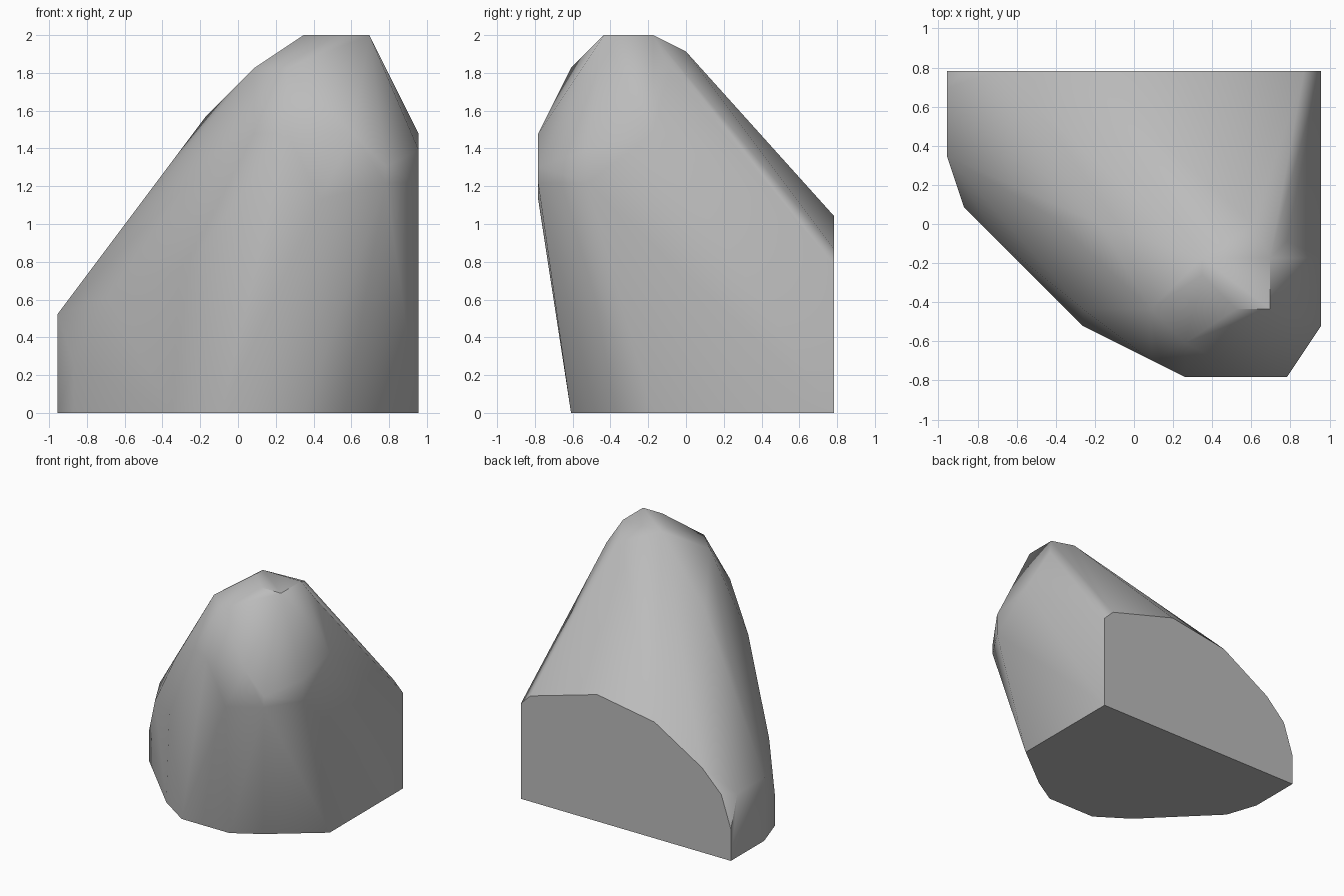
import bpy
import bmesh
import math

STEP = 2 / 23  # the boulder is chiselled on a coarse grid, 23 steps tall

cube = bpy.data.objects.get("Cube")
if cube:
    bpy.data.objects.remove(cube, do_unlink=True)


def on_plane(axis, value, outline):
    """Lift a 2D outline onto the plane where one axis is constant."""
    points = []
    for pair in outline:
        point = list(pair)
        point.insert(axis, value)
        points.append(tuple(point))
    return points


# Flat cuts: ground, back, left side, right side, front and summit
corners = on_plane(2, 0, [(11, 9), (11, -2), (6.5, -5.5), (4, -7), (-1, -7),
                          (-4, -5), (-10, 1), (-11, 4), (-11, 9)])
corners += on_plane(1, 9, [(11, 9), (10, 10), (3, 12), (-3, 11),
                           (-8, 8), (-10, 6), (-11, 3)])
corners += on_plane(0, 11, [(-6, 14), (-6, 16), (-2, 17)])
corners += on_plane(0, -11, [(8, 6), (4, 6)])
corners += on_plane(1, -9, [(3, 17), (7, 17), (9, 15), (9, 14), (5, 13)])
corners += on_plane(2, 23, [(8, -2), (8, -5), (6, -5), (4, -3), (4, -2)])

# Rounded shoulder below the summit
corners += on_plane(2, 21, [(9, -1), (3, -7), (1, -5)])
corners += [(7, 0, 22), (-2, 0, 18), (1, -8, 17)]

# Sloping front right flank
corners += [(-3, -5, 14), (-5, 0.5, 14), (-3, -6, 9),
            (-4, -5, 7), (-8, -1, 7), (-10, 1, 3)]

# Wrap the corners in a convex skin
bm = bmesh.new()
for corner in corners:
    bm.verts.new([c * STEP for c in corner])
hull = bmesh.ops.convex_hull(bm, input=bm.verts[:])
loose = {v for v in hull["geom_interior"] + hull["geom_unused"]
         if isinstance(v, bmesh.types.BMVert)}
bmesh.ops.delete(bm, geom=list(loose), context="VERTS")
bmesh.ops.dissolve_limit(bm, angle_limit=math.radians(1),
                         verts=bm.verts[:], edges=bm.edges[:])
bmesh.ops.recalc_face_normals(bm, faces=bm.faces[:])

mesh = bpy.data.meshes.new("boulder")
bm.to_mesh(mesh)
bm.free()
boulder = bpy.data.objects.new("boulder", mesh)
bpy.context.collection.objects.link(boulder)

# Stone grey
stone = bpy.data.materials.new("stone_grey")
stone.use_nodes = True
colour = (0.5, 0.5, 0.5, 1)
stone.diffuse_color = colour
stone.node_tree.nodes["Principled BSDF"].inputs["Base Color"].default_value = colour
mesh.materials.append(stone)

# Soft shading with the main cuts kept crisp
bpy.ops.object.select_all(action="DESELECT")
boulder.select_set(True)
bpy.context.view_layer.objects.active = boulder
bpy.ops.object.shade_smooth_by_angle(angle=math.radians(40))
